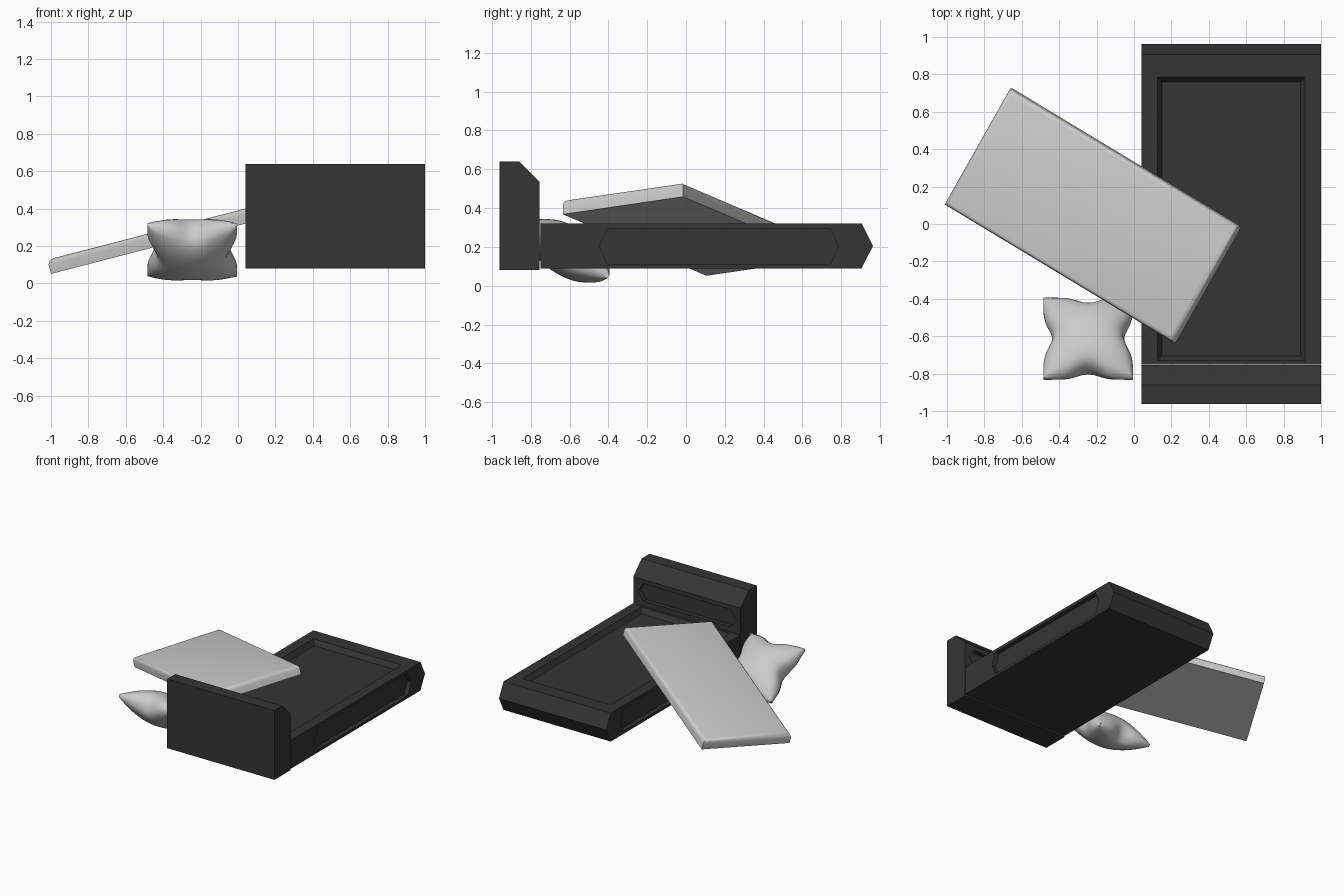
import bpy, bmesh
from math import radians, exp
from mathutils import Matrix

if "Cube" in bpy.data.objects:
    bpy.data.objects.remove(bpy.data.objects["Cube"])

dark = bpy.data.materials.new("dark_frame")
dark.diffuse_color = (0.035, 0.035, 0.035, 1)
dark.use_nodes = True
dark.node_tree.nodes["Principled BSDF"].inputs["Base Color"].default_value = dark.diffuse_color


def finish(name, bm):
    bmesh.ops.recalc_face_normals(bm, faces=bm.faces[:])
    me = bpy.data.meshes.new(name)
    bm.to_mesh(me)
    bm.free()
    ob = bpy.data.objects.new(name, me)
    bpy.context.collection.objects.link(ob)
    return ob


def loft(name, ring_a, ring_b):
    """Closed solid between two matching rings of points."""
    bm = bmesh.new()
    a = [bm.verts.new(p) for p in ring_a]
    b = [bm.verts.new(p) for p in ring_b]
    bm.faces.new(a)
    bm.faces.new(b)
    for i in range(len(a)):
        j = (i + 1) % len(a)
        bm.faces.new((a[i], a[j], b[j], b[i]))
    return finish(name, bm)


def prism_x(name, pts, x0, x1):
    return loft(name, [(x0, y, z) for y, z in pts], [(x1, y, z) for y, z in pts])


def carve(ob, cutter):
    mod = ob.modifiers.new("recess", 'BOOLEAN')
    mod.operation = 'DIFFERENCE'
    mod.solver = 'EXACT'
    mod.object = cutter
    cutter.hide_render = True
    bpy.context.view_layer.objects.active = ob
    bpy.ops.object.modifier_apply(modifier=mod.name)
    bpy.data.objects.remove(cutter)


def activate(ob):
    bpy.ops.object.select_all(action='DESELECT')
    ob.select_set(True)
    bpy.context.view_layer.objects.active = ob


def rect(x0, x1, y0, y1, z):
    return [(x0, y0, z), (x1, y0, z), (x1, y1, z), (x0, y1, z)]


def hexagon(a0, a1, b0, b1, c):
    m = (b0 + b1) / 2
    return [(a0, m), (a0 + c, b1), (a1 - c, b1), (a1, m), (a1 - c, b0), (a0 + c, b0)]


X0, X1 = 0.04, 1.0

# bed base: pointed foot end, sloped tray on top, long hexagonal side recesses
base = prism_x("bed_base", [(-0.75, 0.09), (0.905, 0.09), (0.963, 0.205),
                            (0.905, 0.32), (-0.75, 0.32)], X0, X1)
k = 0.025
carve(base, loft("tray_cutter",
                 rect(0.15, 0.89, -0.705, 0.76, 0.28),
                 rect(0.15 - 2 * k, 0.89 + 2 * k, -0.705 - 2 * k, 0.76 + 2 * k, 0.36)))
side = hexagon(-0.445, 0.785, 0.112, 0.295, 0.04)
carve(base, prism_x("side_cutter", side, X0 - 0.1, X0 + 0.035))
carve(base, prism_x("side_cutter", side, X1 - 0.035, X1 + 0.1))

# headboard: chamfered top edge, hexagonal recess on the inner face
head = prism_x("headboard", [(-0.962, 0.08), (-0.755, 0.08), (-0.755, 0.535),
                             (-0.86, 0.64), (-0.962, 0.64)], X0, X1)
panel = hexagon(0.08, 0.96, 0.36, 0.50, 0.05)
carve(head, loft("panel_cutter", [(x, -0.79, z) for x, z in panel],
                 [(x, -0.6, z) for x, z in panel]))
for ob in (base, head):
    ob.data.materials.append(dark)

# mattress: slab with rounded top edges, leaning across the frame
bm = bmesh.new()
bmesh.ops.create_cube(bm, size=1)
bmesh.ops.transform(bm, matrix=Matrix.Translation((0, 0, 0.039)) @
                    Matrix.Diagonal((1.465, 0.718, 0.078, 1)), verts=bm.verts)
top = [e for e in bm.edges if all(v.co.z > 0.05 for v in e.verts)]
bmesh.ops.bevel(bm, geom=top, offset=0.028, segments=3, profile=0.5, affect='EDGES')
mattress = finish("mattress", bm)
mattress.matrix_world = (Matrix.Translation((-0.212, 0.045, 0.255)) @
                         Matrix.Rotation(radians(-14.5), 4, 'Y') @
                         Matrix.Rotation(radians(-30.3), 4, 'Z'))
activate(mattress)
bpy.ops.object.shade_smooth_by_angle(angle=radians(35))

# pillow: two puffed grids joined by a thin rim, sides pinched in the middle
N, A, B, H, RIM = 28, 0.24, 0.252, 0.115, 0.012
bm = bmesh.new()


def notch(t):
    return exp(-(t / 0.36) ** 2)


def pillow_point(i, j, s):
    u, v = 2 * i / N - 1, 2 * j / N - 1
    x = A * u * (1 - 0.2 * notch(v) * u * u)
    y = B * v * (1 - 0.2 * notch(u) * v * v)
    puff = (max(0, 1 - u * u) * max(0, 1 - v * v)) ** 0.55
    return bm.verts.new((x, y, s * (RIM + H * puff)))


sheets = [[[pillow_point(i, j, s) for j in range(N + 1)] for i in range(N + 1)]
          for s in (1, -1)]
for g in sheets:
    for i in range(N):
        for j in range(N):
            bm.faces.new((g[i][j], g[i + 1][j], g[i + 1][j + 1], g[i][j + 1]))
t, b = sheets
for i in range(N):
    for e in (0, N):
        bm.faces.new((t[i][e], t[i + 1][e], b[i + 1][e], b[i][e]))
        bm.faces.new((t[e][i], t[e][i + 1], b[e][i + 1], b[e][i]))
pillow = finish("pillow", bm)
pillow.matrix_world = (Matrix.Translation((-0.245, -0.613, 0.18)) @
                       Matrix.Rotation(radians(-32), 4, 'X'))
activate(pillow)
bpy.ops.object.shade_smooth_by_angle(angle=radians(50))
